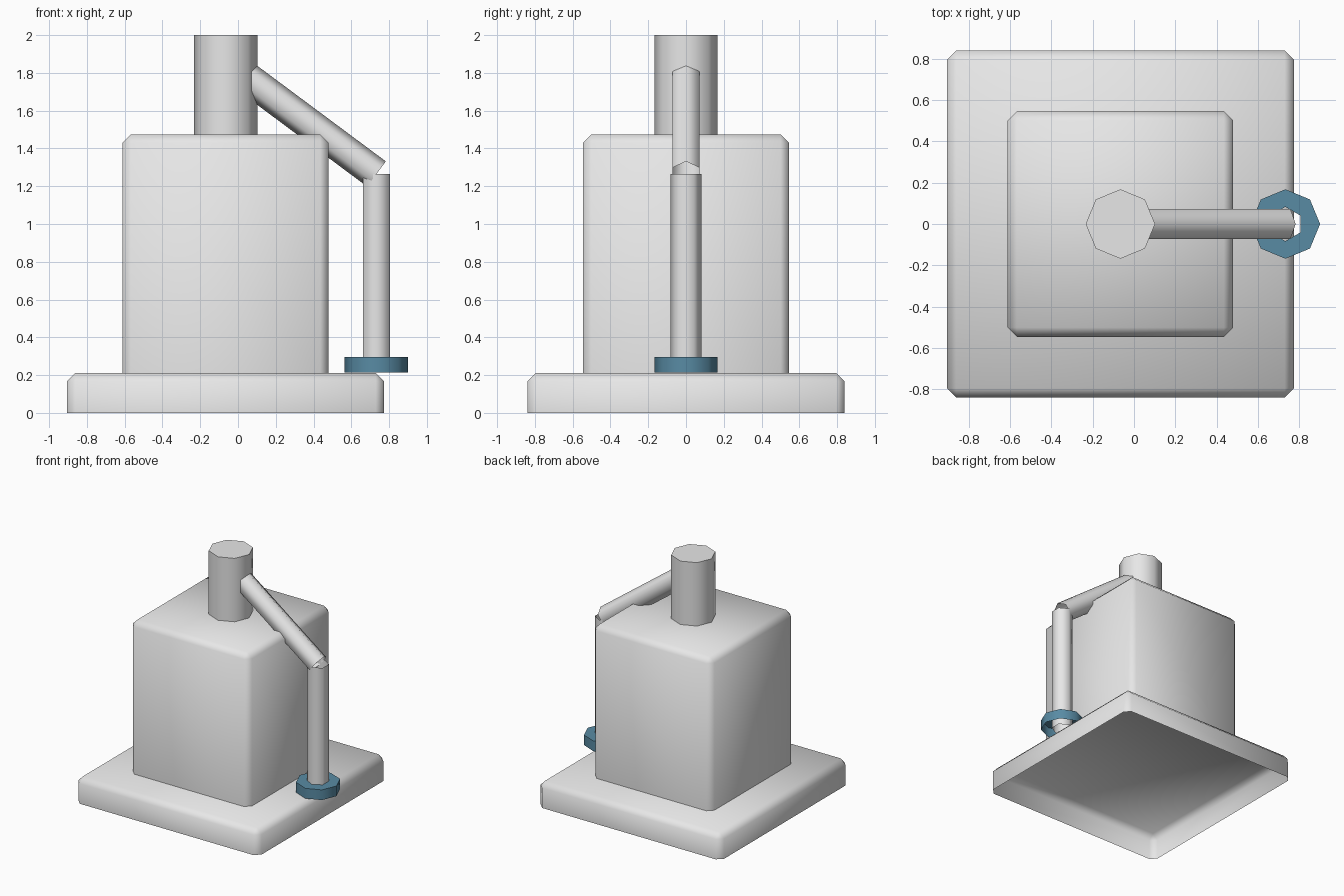
import bpy, bmesh, math
from mathutils import Vector

if "Cube" in bpy.data.objects:
    bpy.data.objects.remove(bpy.data.objects["Cube"])


def material(name, rgb):
    m = bpy.data.materials.new(name)
    m.diffuse_color = (*rgb, 1)
    m.use_nodes = True
    m.node_tree.nodes["Principled BSDF"].inputs["Base Color"].default_value = m.diffuse_color
    return m


GREY = material("light grey", (0.8, 0.8, 0.8))
BLUE = material("steel blue", (0.098, 0.258, 0.371))


def finish(name, bm, mat, angle):
    bmesh.ops.recalc_face_normals(bm, faces=bm.faces)
    me = bpy.data.meshes.new(name)
    bm.to_mesh(me)
    bm.free()
    me.materials.append(mat)
    ob = bpy.data.objects.new(name, me)
    bpy.context.collection.objects.link(ob)
    bpy.ops.object.select_all(action='DESELECT')
    ob.select_set(True)
    bpy.context.view_layer.objects.active = ob
    bpy.ops.object.shade_smooth_by_angle(angle=math.radians(angle))
    return ob


def open_box(name, cx, half, z0, z1, bevel):
    """Square block without a bottom, chamfered on top and at the corners."""
    bm = bmesh.new()
    bmesh.ops.create_cube(bm, size=1)
    for v in bm.verts:
        v.co = Vector((cx + v.co.x * 2 * half, v.co.y * 2 * half,
                       z0 if v.co.z < 0 else z1))
    bottom = [f for f in bm.faces if all(v.co.z < z0 + 1e-5 for v in f.verts)]
    bmesh.ops.delete(bm, geom=bottom, context='FACES_ONLY')
    edges = [e for e in bm.edges if len(e.link_faces) == 2]
    bmesh.ops.bevel(bm, geom=edges, offset=bevel, segments=1,
                    profile=0.5, affect='EDGES')
    return finish(name, bm, GREY, 50)


def loop(bm, n, r, centre, u, v):
    vs = [bm.verts.new(centre + u * r * math.cos(2 * math.pi * i / n)
                       + v * r * math.sin(2 * math.pi * i / n))
          for i in range(n)]
    return vs, [bm.edges.new((vs[i], vs[(i + 1) % n])) for i in range(n)]


def tube(name, n, r, a, b, u, mat, cap=False, hole=None):
    """Open n-sided tube from a to b; u points at the first corner.
    cap closes end b, hole = (sides, radius, u) leaves an opening in it."""
    a, b, u = Vector(a), Vector(b), Vector(u).normalized()
    w = (b - a).normalized().cross(u)
    bm = bmesh.new()
    v0, e0 = loop(bm, n, r, a, u, w)
    v1, e1 = loop(bm, n, r, b, u, w)
    bmesh.ops.bridge_loops(bm, edges=e0 + e1)
    if hole:
        hu = Vector(hole[2])
        v2, e2 = loop(bm, hole[0], hole[1], b, hu, (b - a).normalized().cross(hu))
        bmesh.ops.bridge_loops(bm, edges=e1 + e2)
    elif cap:
        bm.faces.new(v1)
    return finish(name, bm, mat, 62)


CX, PX = -0.066, 0.733       # body axis, side pipe axis
R, r = 0.168, 0.083

# Base plate and main block
open_box("base_plate", CX, 0.84, 0.0, 0.211, 0.045)
open_box("main_block", CX, 0.546, 0.211, 1.475, 0.045)

# Top post
tube("top_post", 8, R, (CX, 0, 1.475), (CX, 0, 2.0), (1, 0, 0), GREY, cap=True)

# Sloping arm, open at its lower end
slope = Vector((PX - CX, 0, -0.594))
tube("sloping_arm", 6, r, (CX, 0, 1.265 + 0.594), (PX, 0, 1.265),
     (-slope.z, 0, slope.x), GREY)

# Hanging pipe, open at both ends
tube("hanging_pipe", 6, r, (PX, 0, 0.213), (PX, 0, 1.265), (0, 1, 0), GREY)

# Blue collar round the foot of the pipe, open below
tube("pipe_collar", 8, R, (PX, 0, 0.213), (PX, 0, 0.297), (1, 0, 0), BLUE,
     hole=(6, r, (0, 1, 0)))
